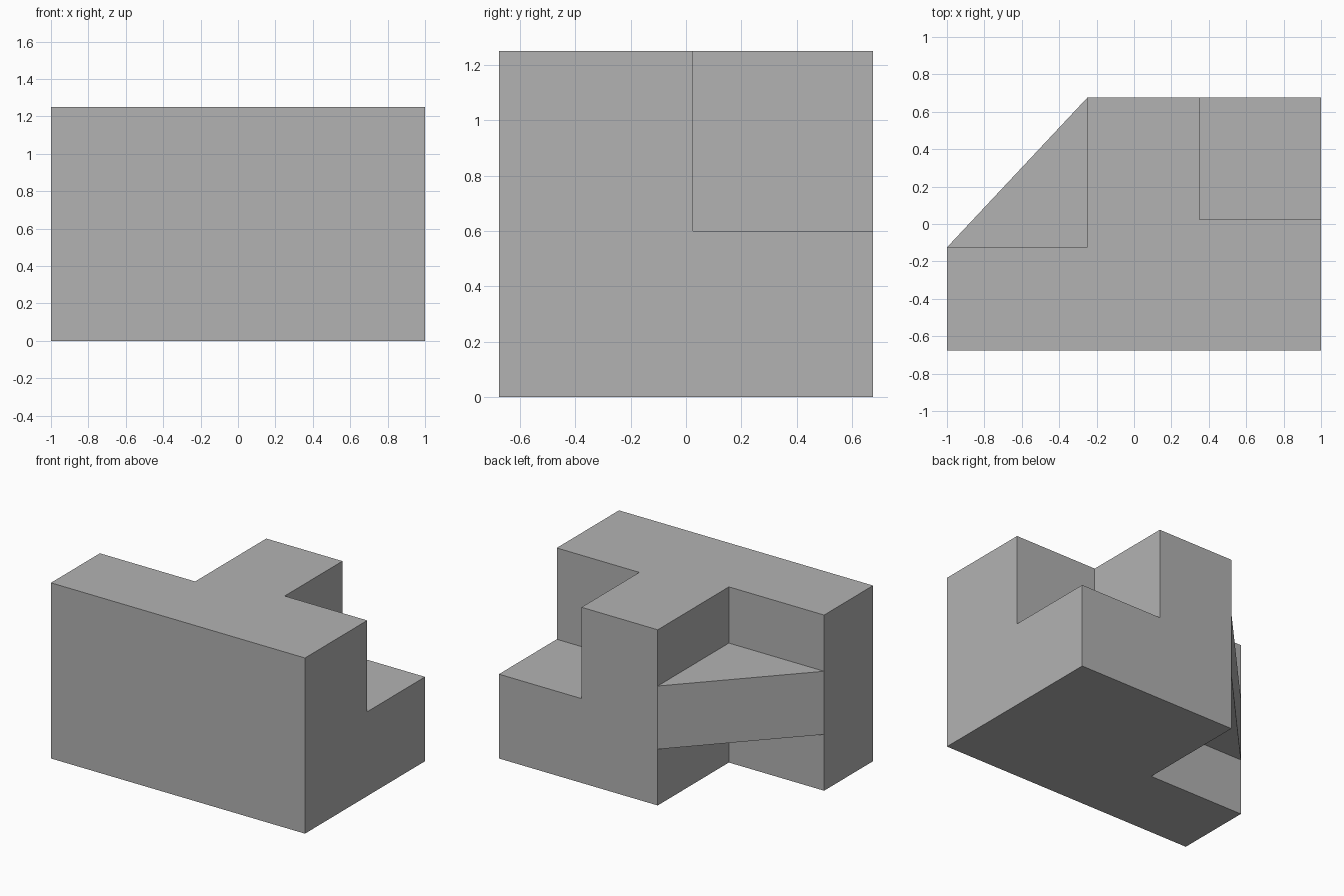
import bpy
import bmesh

cube = bpy.data.objects.get("Cube")
if cube:
    bpy.data.objects.remove(cube, do_unlink=True)

# Main dimensions
X, Y, H = 1.0, 0.675, 1.25
STEP_X, STEP_Y = -0.25, -0.125        # inner corner of the recess at the back
NOTCH_X, NOTCH_Y, NOTCH_Z = 0.35, 0.025, 0.6

grey = bpy.data.materials.new("grey")
grey.use_nodes = True
grey.diffuse_color = (0.448, 0.448, 0.448, 1)
grey.node_tree.nodes["Principled BSDF"].inputs["Base Color"].default_value = grey.diffuse_color


def prism(name, outline, bottom, top):
    """Extrude a counter-clockwise outline from bottom to top."""
    bm = bmesh.new()
    base = bm.faces.new([bm.verts.new((x, y, bottom)) for x, y in outline])
    lid = bmesh.ops.extrude_face_region(bm, geom=[base], use_keep_orig=True)
    moved = [v for v in lid["geom"] if isinstance(v, bmesh.types.BMVert)]
    bmesh.ops.translate(bm, verts=moved, vec=(0, 0, top - bottom))
    bmesh.ops.recalc_face_normals(bm, faces=bm.faces[:])
    mesh = bpy.data.meshes.new(name)
    bm.to_mesh(mesh)
    bm.free()
    mesh.materials.append(grey)
    obj = bpy.data.objects.new(name, mesh)
    bpy.context.collection.objects.link(obj)
    return obj


# L-shaped block with a full-height recess at one back corner
block = prism("block", [(-X, -Y), (X, -Y), (X, Y), (STEP_X, Y),
                        (STEP_X, STEP_Y), (-X, STEP_Y)], 0, H)

# Upper notch at the other back corner
far = 1.5
cutter = prism("notch_cutter", [(NOTCH_X, NOTCH_Y), (far, NOTCH_Y),
                                (far, far), (NOTCH_X, far)], NOTCH_Z, far)
cutter.hide_render = True
notch = block.modifiers.new("notch", 'BOOLEAN')
notch.operation = 'DIFFERENCE'
notch.solver = 'EXACT'
notch.object = cutter
bpy.context.view_layer.objects.active = block
bpy.ops.object.modifier_apply(modifier=notch.name)
bpy.data.objects.remove(cutter, do_unlink=True)

# Triangular brace spanning the recess at mid height
prism("corner_brace", [(-X, STEP_Y), (STEP_X, STEP_Y), (STEP_X, Y)], 0.4, 0.85)
